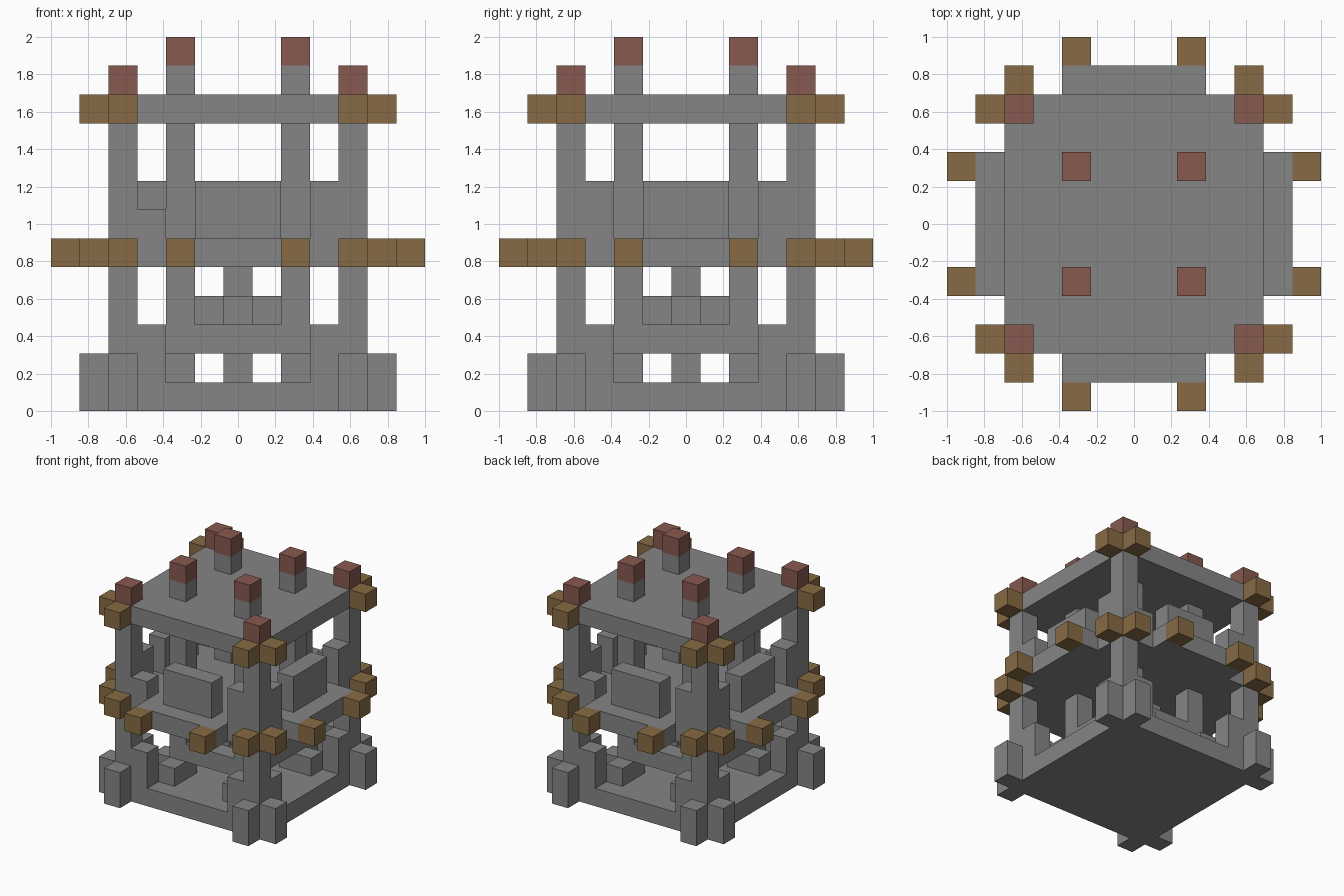
import bpy
import bmesh
from mathutils import Matrix, Vector

if "Cube" in bpy.data.objects:
    bpy.data.objects.remove(bpy.data.objects["Cube"], do_unlink=True)

U = 2 / 13  # edge of one block


def make_material(name, rgb):
    mat = bpy.data.materials.new(name)
    mat.use_nodes = True
    mat.diffuse_color = (*rgb, 1)
    mat.node_tree.nodes["Principled BSDF"].inputs["Base Color"].default_value = (*rgb, 1)
    return mat


GRAY = make_material("stone gray", (0.235, 0.235, 0.235))
BROWN = make_material("ochre brown", (0.242, 0.147, 0.058))
RED = make_material("brick red", (0.242, 0.10, 0.08))


def build(name, mat, boxes):
    """Each box is a pair of block-grid corners, both included."""
    bm = bmesh.new()
    for lo, hi in boxes:
        lo, hi = Vector(lo), Vector(hi)
        size = (hi - lo + Vector((1, 1, 1))) * U
        mid = (lo + hi) / 2 * U + Vector((0, 0, U / 2))
        bmesh.ops.create_cube(bm, size=1, matrix=Matrix.Translation(mid) @ Matrix.Diagonal((*size, 1)))
    mesh = bpy.data.meshes.new(name)
    bm.to_mesh(mesh)
    bm.free()
    mesh.materials.append(mat)
    obj = bpy.data.objects.new(name, mesh)
    bpy.context.collection.objects.link(obj)
    return obj


def eightfold(x, y, z0, z1):
    """Mirror one column in x and y, and swap the axes."""
    spots = {(sx * a, sy * b) for a, b in ((x, y), (y, x)) for sx in (-1, 1) for sy in (-1, 1)}
    return [((a, b, z0), (a, b, z1)) for a, b in sorted(spots)]


def slab(half_x, half_y, z):
    return ((-half_x, -half_y, z), (half_x, half_y, z))


# Floors; the middle one has a ledge on each side
build("base_floor", GRAY, [slab(4, 4, 0)])
build("middle_floor", GRAY, [slab(4, 4, 5), slab(2, 5, 5), slab(5, 2, 5)])
build("roof", GRAY, [slab(4, 4, 10)])

# Posts and their red caps
build("corner_posts", GRAY, eightfold(4, 4, 1, 9))
build("inner_posts", GRAY, eightfold(2, 2, 1, 4) + eightfold(2, 2, 6, 9) + eightfold(2, 2, 11, 11))
build("corner_caps", RED, eightfold(4, 4, 11, 11))
build("inner_caps", RED, eightfold(2, 2, 12, 12))

# Blocks bracing the corner posts
build("foot_blocks", GRAY, eightfold(5, 4, 0, 1))
build("lower_braces", GRAY, eightfold(3, 4, 1, 2))
short = ((-3, -4), (3, 4))
upper = [(lo, (hi[0], hi[1], 6) if hi[:2] in short else hi) for lo, hi in eightfold(3, 4, 6, 7)]
build("upper_braces", GRAY, upper)

# Brown studs around the middle floor and roof
build("middle_corner_studs", BROWN, eightfold(5, 4, 5, 5))
build("ledge_studs", BROWN, eightfold(6, 2, 5, 5))
build("roof_studs", BROWN, eightfold(5, 4, 10, 10))

# Low walls standing at the middle of each side
walls = []
for s in (-4, 4):
    walls.append(((-1, s, 6), (1, s, 7)))
    walls.append(((s, -1, 6), (s, 1, 7)))
build("parapets", GRAY, walls)

# Lower room: steps at the inner posts, a ring of beams, a central pillar
build("inner_post_steps", GRAY, eightfold(2, 3, 1, 1))
beams = []
for s in (-2, 2):
    beams.append(((-1, s, 2), (1, s, 2)))
    beams.append(((s, -1, 2), (s, 1, 2)))
build("ring_beams", GRAY, beams)
build("central_pillar", GRAY, [((0, 0, 1), (0, 0, 4))])
build("pillar_arms", GRAY, eightfold(1, 0, 3, 3))
